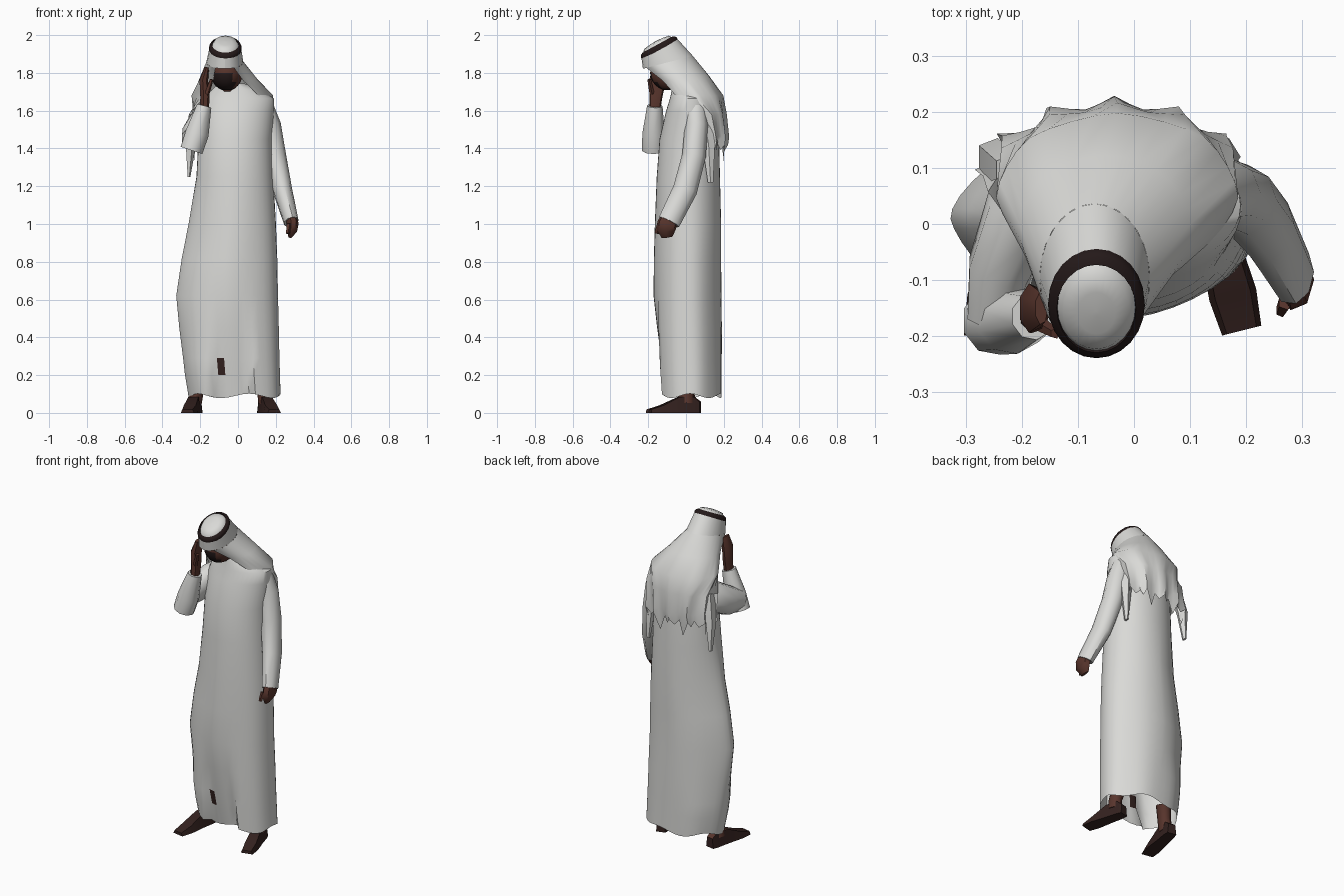
import bpy, bmesh, math
from mathutils import Vector

if "Cube" in bpy.data.objects:
    bpy.data.objects.remove(bpy.data.objects["Cube"])


def material(name, rgb):
    m = bpy.data.materials.new(name)
    m.diffuse_color = (*rgb, 1)
    m.use_nodes = True
    m.node_tree.nodes["Principled BSDF"].inputs["Base Color"].default_value = m.diffuse_color
    return m


CLOTH = material("white cloth", (0.70, 0.70, 0.68))
SKIN = material("brown skin", (0.10, 0.036, 0.026))
BLACK = material("black cord", (0.018, 0.010, 0.010))
SHOE = material("dark brown leather", (0.035, 0.016, 0.014))


def loft(name, rows, mats, closed=True, cap0=False, cap1=False, rule=None, angle=50):
    """Skin rows of points; rule picks a material index from a face centre."""
    bm = bmesh.new()
    vs = [[bm.verts.new(p) for p in r] for r in rows]
    n = len(rows[0])
    for a, b in zip(vs, vs[1:]):
        for i in range(n if closed else n - 1):
            j = (i + 1) % n
            bm.faces.new((a[i], a[j], b[j], b[i]))
    if cap0:
        bm.faces.new(vs[0][::-1])
    if cap1:
        bm.faces.new(vs[-1])
    bmesh.ops.recalc_face_normals(bm, faces=bm.faces)
    if rule:
        for f in bm.faces:
            f.material_index = rule(f.calc_center_median())
    me = bpy.data.meshes.new(name)
    bm.to_mesh(me)
    bm.free()
    ob = bpy.data.objects.new(name, me)
    for m in mats:
        me.materials.append(m)
    bpy.context.collection.objects.link(ob)
    bpy.ops.object.select_all(action='DESELECT')
    ob.select_set(True)
    bpy.context.view_layer.objects.active = ob
    bpy.ops.object.shade_smooth_by_angle(angle=math.radians(angle))
    return ob


def tube(name, path, mat, sides=9, cap0=True, cap1=True):
    """Elliptic tube; path items are x, y, z, radius across, radius along."""
    pts = [Vector(p[:3]) for p in path]
    rows = []
    for i, p in enumerate(path):
        t = (pts[min(i + 1, len(pts) - 1)] - pts[max(i - 1, 0)]).normalized()
        u = (Vector((1, 0, 0)) - t * t.x).normalized()
        v = t.cross(u)
        rows.append([pts[i] + u * p[3] * math.cos(k * math.tau / sides)
                     + v * p[4] * math.sin(k * math.tau / sides) for k in range(sides)])
    return loft(name, rows, [mat], True, cap0, cap1)


# Long robe: z, x min, x max, y min, y max
ROBE = [(.09, -.262, .23, -.15, .193), (.20, -.282, .227, -.157, .193),
        (.29, -.292, .224, -.162, .193), (.45, -.312, .22, -.168, .193),
        (.62, -.328, .215, -.172, .19), (.82, -.298, .21, -.17, .188),
        (1.0, -.262, .202, -.165, .187), (1.25, -.22, .187, -.155, .18),
        (1.45, -.21, .18, -.14, .175), (1.6, -.20, .192, -.105, .165),
        (1.665, -.18, .19, -.085, .15), (1.71, -.14, .12, -.075, .11),
        (1.745, -.10, .03, -.065, .04)]
N = 40
rows = []
for z, x0, x1, y0, y1 in ROBE:
    row = []
    loose = max(0, 1 - z / 1.3)
    for k in range(N):
        a = k * math.tau / N
        c, s = math.cos(a), math.sin(a)
        w = 1 - .03 * loose * (.5 + .5 * math.cos(7 * a + 1))
        e = 1.25 if c < 0 and .4 < z < 1.1 else 1.0    # pointed side fold
        x = (x0 + x1) / 2 + (x1 - x0) / 2 * math.copysign(abs(c) ** e, c) * w
        y = (y0 + y1) / 2 + (y1 - y0) / 2 * math.copysign(abs(s) ** e, s) * w
        zz = z
        if z < .55 and s < 0 and -.13 < x < .06:      # sunken front fold
            y += .06 * (1 - z / .6)
        if z < .1:                                     # uneven hem
            zz += .012 * math.cos(5 * a)
        row.append((x, y, zz))
    rows.append(row)
loft("robe", rows, [CLOTH, SHOE], cap1=True,
     rule=lambda c: int(c.y < 0 and -.125 < c.x < -.068 and .2 < c.z < .29))

# Hanging arm with its hand
tube("hanging_sleeve", [(.12, .05, 1.64, .06, .06), (.16, .055, 1.52, .068, .062),
                        (.195, .042, 1.36, .06, .064), (.235, -.005, 1.18, .052, .066),
                        (.282, -.09, 1.01, .04, .06)], CLOTH)
tube("hanging_hand", [(.28, -.085, 1.04, .032, .045), (.288, -.10, 1.0, .033, .055),
                      (.285, -.105, .965, .028, .05), (.275, -.10, .93, .01, .03)], SKIN, 7)
tube("hanging_thumb", [(.27, -.14, 1.0, .014, .014), (.262, -.155, .95, .01, .012)], SKIN, 5)

# Raised arm with its hand at the face
tube("raised_upper_sleeve", [(-.13, .08, 1.57, .075, .09), (-.20, .02, 1.525, .07, .095),
                             (-.238, -.08, 1.475, .06, .085), (-.25, -.17, 1.45, .05, .06)], CLOTH)
tube("raised_forearm_sleeve", [(-.248, -.172, 1.39, .062, .062), (-.218, -.172, 1.48, .064, .06),
                               (-.18, -.165, 1.625, .04, .042)], CLOTH)
tube("raised_hand", [(-.18, -.165, 1.60, .025, .03), (-.176, -.16, 1.67, .026, .035),
                     (-.182, -.15, 1.76, .024, .045), (-.165, -.15, 1.83, .012, .03)], SKIN, 7)
tube("raised_thumb", [(-.165, -.18, 1.69, .014, .014), (-.14, -.195, 1.765, .01, .01)], SKIN, 5)

# Head with a dark beard
head = []
for i in range(1, 12):
    t = math.pi * i / 12
    head.append([(-.06 + .085 * math.sin(t) * math.cos(a),
                  -.09 + .10 * math.sin(t) * math.sin(a),
                  1.80 + .095 * math.cos(t))
                 for a in [k * math.tau / 16 for k in range(16)]])
loft("head", head, [SKIN, BLACK], True, True, True,
     rule=lambda c: int(c.z < 1.79 and c.y < -.06 and c.x < -.02))
tube("neck", [(-.04, 0, 1.68, .05, .05), (-.055, -.06, 1.77, .05, .05)], SKIN)


def arc(cx, cy, cz, rx, ry, dz, spread=180, n=24, pleat=0, drop=0):
    """Points round the back of the head, from one front edge to the other."""
    out = []
    for k in range(n + 1):
        f = math.radians(spread) * (2 * k / n - 1)
        w = 1 + pleat * (1 if k % 4 == 0 else -.5 if k % 4 == 2 else 0)
        tip = drop * (1 if k % 6 == 3 else .35 if k % 2 else 0)
        out.append((cx + rx * w * math.sin(f), cy + ry * w * math.cos(f),
                    cz + dz * math.cos(f) - tip))
    return out


# Headcloth: closed hood over the brow, then an open drape down the back
hood_top = arc(-.067, -.145, 1.938, .083, .092, .05)
brow = arc(-.07, -.096, 1.856, .098, .132, .034)
loft("hood", [hood_top, brow], [CLOTH], closed=False)
loft("headcloth_drape", [
    arc(-.07, -.096, 1.856, .098, .132, .034, 150),
    arc(-.052, -.01, 1.77, .152, .132, .015, 148),
    arc(-.03, .055, 1.68, .212, .14, .0, 140, pleat=.02),
    arc(-.03, .07, 1.58, .218, .138, .0, 95, pleat=.06),
    arc(-.035, .08, 1.48, .213, .135, -.02, 88, pleat=.10),
    arc(-.04, .085, 1.43, .213, .12, -.01, 85, pleat=.15, drop=.09)],
    [CLOTH], closed=False)

# Loose cloth tails behind the shoulders
for name, x, y, z in (("left_tail", -.26, .12, 1.25), ("right_tail", .165, .12, 1.22)):
    tube(name, [(x * .85, y - .03, 1.58, .03, .04), (x * .97, y, 1.42, .03, .035),
                (x, y + .01, z, .008, .015)], CLOTH, 5)

# Domed crown and the cord ring, tilted forward together
crown = [arc(-.067, -.145 - h * .5, 1.938 + h, .083 * s, .092 * s, .05 * s)[:-1]
         for s, h in ((.86, .004), (.72, .023), (.4, .028), (.05, .03))]
loft("crown", crown, [CLOTH], cap1=True)
cord = [arc(-.067, -.145 - h * .5, 1.938 + h, .083 * s, .092 * s, .05 * s)[:-1]
        for s, h in ((1.03, -.015), (1.04, -.003), (.98, .006), (.85, .012), (.82, .0))]
loft("cord_ring", cord, [BLACK])


# Feet: sections give position along, half width and height
def foot(name, heel, toe):
    h, t = Vector((*heel, 0)), Vector((*toe, 0))
    side = (t - h).normalized().cross(Vector((0, 0, 1)))
    secs = []
    for f, w, z in ((0, .028, .06), (.12, .034, .085), (.4, .036, .085), (.75, .043, .04), (1, .036, .018)):
        c = h.lerp(t, f)
        up = Vector((0, 0, z))
        secs.append([c - side * w, c + side * w, c + side * w * .75 + up, c - side * w * .75 + up])
    loft(name, secs, [SHOE, SKIN], True, True, True, angle=30,
         rule=lambda c: int(c.z > .07))
    a = h.lerp(t, .25)
    tube(name + "_ankle", [(a.x, a.y, .05, .036, .045), (a.x * .95, a.y, .12, .036, .04),
                           (a.x * .85, a.y + .02, .2, .04, .045)], SKIN, 8)


foot("right_foot", (-.215, .075), (-.268, -.205))
foot("left_foot", (.128, .065), (.192, -.19))
